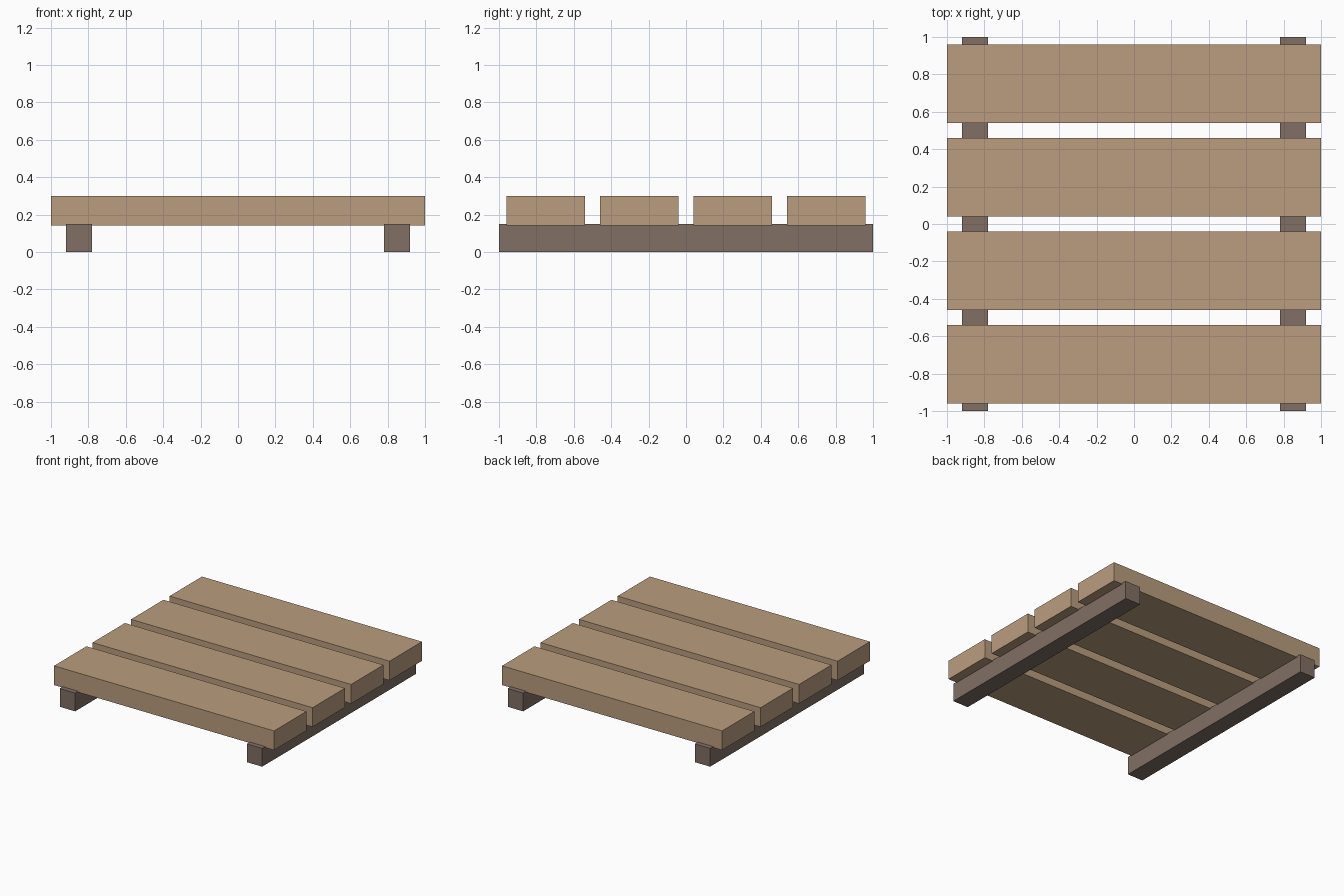
import bpy

if "Cube" in bpy.data.objects:
    bpy.data.objects.remove(bpy.data.objects["Cube"])


def material(name, colour):
    mat = bpy.data.materials.new(name)
    mat.diffuse_color = (*colour, 1.0)
    mat.use_nodes = True
    mat.node_tree.nodes["Principled BSDF"].inputs["Base Color"].default_value = mat.diffuse_color
    return mat


def box(name, lo, hi, mat):
    centre = [(a + b) / 2 for a, b in zip(lo, hi)]
    bpy.ops.mesh.primitive_cube_add(size=1, location=centre)
    obj = bpy.context.object
    obj.name = name
    obj.scale = [b - a for a, b in zip(lo, hi)]
    bpy.ops.object.transform_apply(location=False, rotation=False, scale=True)
    obj.data.materials.append(mat)
    return obj


light_wood = material("light_wood", (0.49, 0.34, 0.21))
dark_wood = material("dark_wood", (0.22, 0.16, 0.13))

# Four deck planks running left to right, with gaps between them
for i in range(4):
    y = -0.75 + 0.5 * i
    box(f"plank_{i + 1}", (-1, y - 0.21, 0.142), (1, y + 0.21, 0.30), light_wood)

# Two support beams running front to back, slightly let into the planks
for side, x in (("left", -0.85), ("right", 0.85)):
    box(f"{side}_beam", (x - 0.07, -1, 0), (x + 0.07, 1, 0.15), dark_wood)
